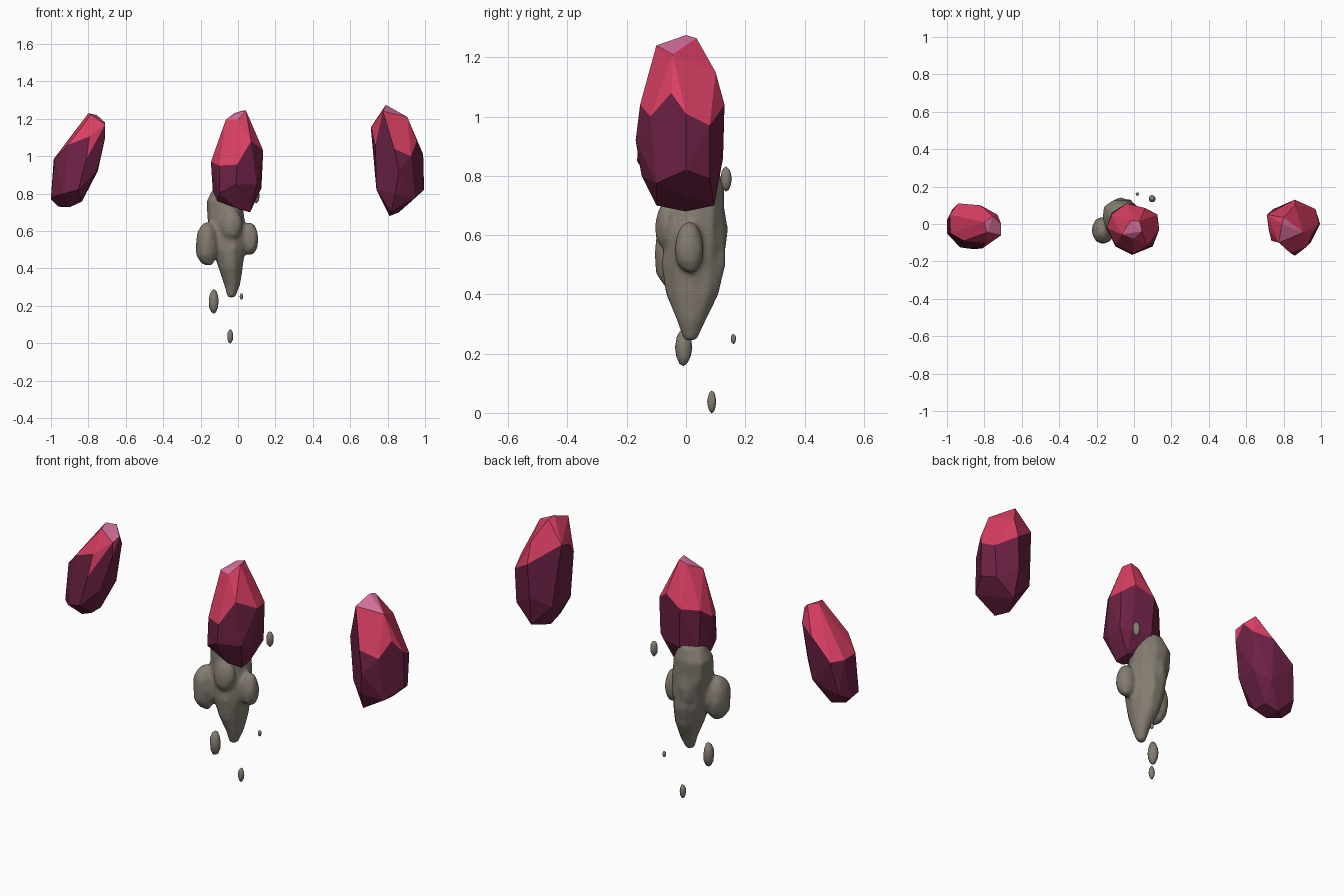
import bpy, bmesh, math, random
from mathutils import Vector, Matrix

random.seed(4)


def material(name, rgb):
    m = bpy.data.materials.new(name)
    m.diffuse_color = (*rgb, 1)
    return m


PURPLE = material("dark_purple", (0.15, 0.015, 0.058))
RED = material("crimson", (0.70, 0.050, 0.125))
PINK = material("pink", (0.68, 0.16, 0.34))
STONE = material("grey_stone", (0.23, 0.20, 0.165))


def finish(bm, name, mats):
    me = bpy.data.meshes.new(name)
    bm.to_mesh(me)
    bm.free()
    for m in mats:
        me.materials.append(m)
    ob = bpy.data.objects.new(name, me)
    bpy.context.collection.objects.link(ob)
    return ob


def crystal(name, corners, axis):
    """Faceted gem: hull of its corners, coloured by how far each facet leans to the tip."""
    bm = bmesh.new()
    for c in corners:
        bm.verts.new(c)
    bmesh.ops.convex_hull(bm, input=bm.verts[:])
    loose = [v for v in bm.verts if not v.link_faces]
    bmesh.ops.delete(bm, geom=loose, context='VERTS')
    bmesh.ops.dissolve_limit(bm, angle_limit=math.radians(9),
                             verts=bm.verts[:], edges=bm.edges[:])
    bmesh.ops.recalc_face_normals(bm, faces=bm.faces[:])
    axis = Vector(axis).normalized()
    for f in bm.faces:
        lean = f.normal.dot(axis)
        f.material_index = 2 if lean > 0.72 else 1 if lean > 0.17 else 0
    return finish(bm, name, [PURPLE, RED, PINK])


# Crystals: cap, shoulder, belt and base corners
crystal("right_crystal", [
    (.79, 0, 1.275), (.80, .035, 1.265), (.905, -.045, 1.21), (.775, -.10, 1.24),
    (.71, .05, 1.155), (.86, .10, 1.15), (.955, -.05, 1.08), (.81, -.14, 1.08),
    (.72, -.03, 1.13), (.99, 0, 1.01), (.97, .08, .97), (.86, .13, 1.04),
    (.925, -.12, 1.0), (.835, -.155, 1.04), (.86, -.17, .92), (.735, -.09, 1.06),
    (.995, 0, .82), (.945, -.10, .775), (.96, .08, .79), (.85, .125, .86),
    (.745, .08, .82), (.74, -.07, .82), (.84, -.15, .80),
    (.82, -.10, .70), (.81, 0, .68), (.86, .095, .70)], (-.08, 0, 1))

crystal("left_crystal", [
    (-.80, .01, 1.23), (-.755, .04, 1.22), (-.71, 0, 1.18), (-.71, -.06, 1.17),
    (-.785, -.045, 1.222), (-.985, .05, .985), (-.98, -.05, .985), (-.94, .11, .98),
    (-.82, .10, 1.09), (-.73, .05, 1.12), (-.71, -.06, 1.10), (-.795, -.105, 1.105),
    (-.91, -.09, 1.06), (-.81, -.13, .985), (-1.0, .02, .77), (-1.0, -.05, .78),
    (-.97, .08, .80), (-.93, -.125, .80), (-.855, -.135, .82), (-.755, -.09, .92),
    (-.75, .03, .92), (-.82, .09, .85), (-.96, 0, .73), (-.90, -.05, .73),
    (-.90, .04, .728), (-.835, -.06, .757), (-.835, .02, .757)], (.29, 0, .96))

crystal("middle_crystal", [
    (-.065, -.055, 1.195), (-.02, .015, 1.23), (.03, .015, 1.245), (.042, -.04, 1.245),
    (0, -.08, 1.195), (-.145, -.02, .97), (-.10, -.11, .95), (-.005, -.16, .955),
    (.07, -.12, 1.08), (.135, -.03, 1.03), (.125, .05, 1.03), (.06, .085, 1.08),
    (-.04, .11, 1.03), (-.12, .05, 1.02), (.12, -.06, .82), (.10, -.12, .85),
    (-.01, -.165, .85), (-.10, -.12, .80), (-.135, 0, .82), (-.12, .06, .82),
    (-.03, .10, .82), (.08, .075, .82), (.125, .04, .83),
    (.065, -.06, .70), (.06, .02, .71), (-.11, -.06, .76), (-.08, .04, .74),
    (0, -.09, .72)], (0, 0, 1))


def blob(bm, centre, half, lumpy=0.0):
    """Ellipsoid boulder with optional lumps."""
    made = bmesh.ops.create_icosphere(
        bm, subdivisions=2, radius=1,
        matrix=Matrix.Translation(centre) @ Matrix.Diagonal((*half, 1)))
    for v in made["verts"]:
        offset = v.co - Vector(centre)
        v.co += offset * random.uniform(-lumpy, lumpy)


# Boulder: lofted tapering core
bm = bmesh.new()
SIDES = 10
core = [  # z, centre x, centre y, half width x, half width y
    (.245, -.035, .015, .022, .022), (.31, -.03, .02, .042, .05),
    (.40, -.04, .02, .068, .09), (.50, -.05, .025, .09, .108),
    (.58, -.055, .025, .10, .112), (.67, -.065, .03, .105, .105),
    (.76, -.075, .035, .10, .10), (.83, -.07, .05, .06, .06)]
rings = []
for z, cx, cy, rx, ry in core:
    ring = []
    for i in range(SIDES):
        a = math.tau * i / SIDES
        k = random.uniform(.92, 1.06)
        ring.append(bm.verts.new((cx + rx * k * math.cos(a), cy + ry * k * math.sin(a), z)))
    rings.append(ring)
for lo, hi in zip(rings, rings[1:]):
    for i in range(SIDES):
        j = (i + 1) % SIDES
        bm.faces.new((lo[i], lo[j], hi[j], hi[i]))
bm.faces.new(rings[0][::-1])
bm.faces.new(rings[-1])

# Boulder: side lumps merged into the core
for centre, half in [((-.165, -.035, .53), (.065, .075, .125)),
                     ((.06, .01, .555), (.052, .05, .09)),
                     ((-.035, -.06, .63), (.06, .045, .09)),
                     ((-.07, .08, .62), (.065, .06, .14))]:
    blob(bm, centre, half, .06)
boulder = finish(bm, "boulder", [STONE])
rm = boulder.modifiers.new("merge", 'REMESH')
rm.mode = 'VOXEL'
rm.voxel_size = .01
rm.use_smooth_shade = True
sm = boulder.modifiers.new("soften", 'SMOOTH')
sm.factor = .5
sm.iterations = 5

# Floating pebbles
for n, (centre, half) in enumerate([((-.13, -.008, .222), (.027, .028, .065)),
                                    ((-.042, .087, .037), (.016, .015, .037)),
                                    ((.018, .16, .25), (.009, .009, .017)),
                                    ((.097, .135, .79), (.018, .019, .042))], 1):
    bm = bmesh.new()
    blob(bm, centre, half, .05)
    for f in bm.faces:
        f.smooth = True
    finish(bm, f"pebble_{n}", [STONE])
